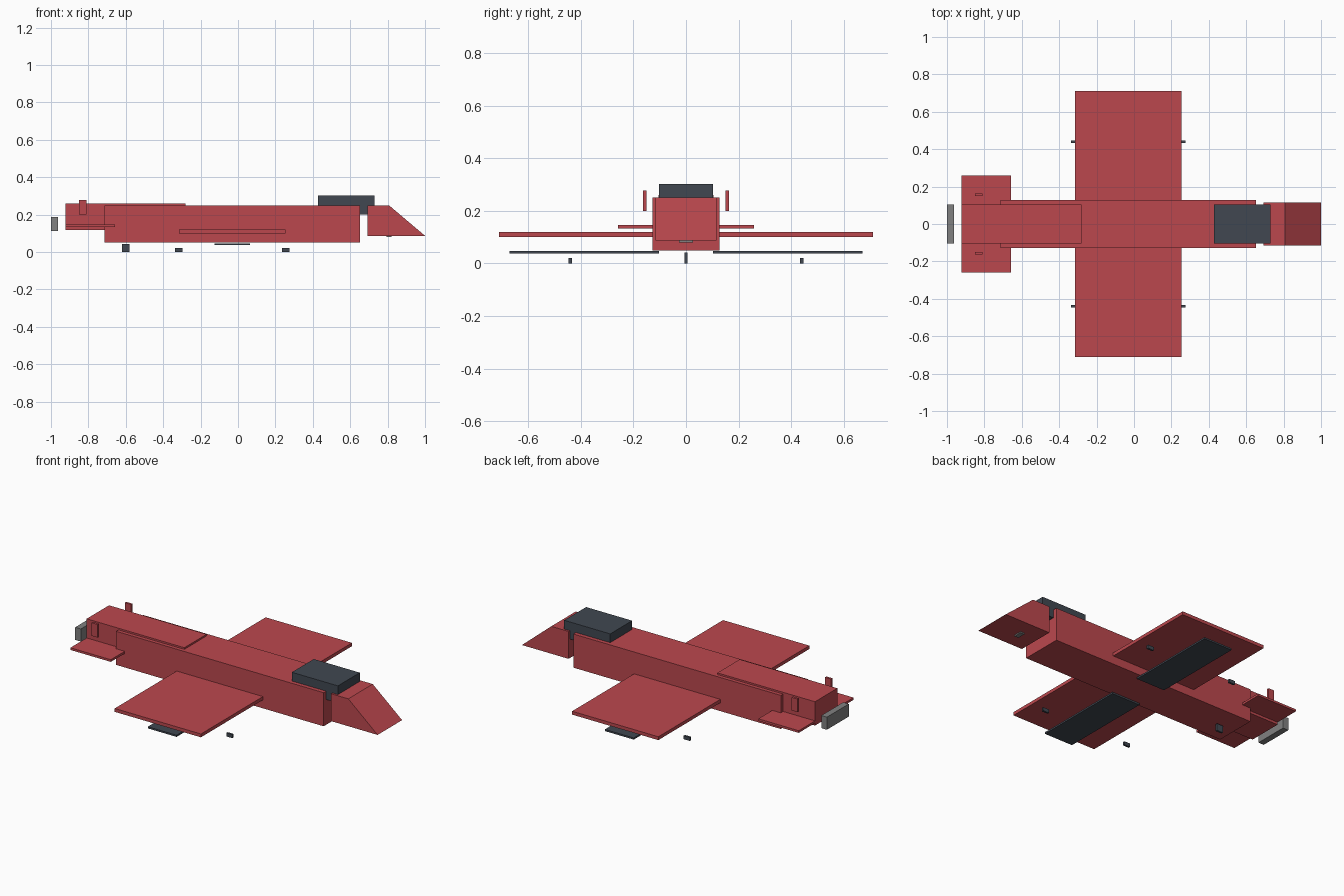
import bpy
import bmesh

cube = bpy.data.objects.get("Cube")
if cube:
    bpy.data.objects.remove(cube, do_unlink=True)


def make_material(name, rgb):
    mat = bpy.data.materials.new(name)
    mat.use_nodes = True
    color = (*rgb, 1.0)
    mat.diffuse_color = color
    mat.node_tree.nodes["Principled BSDF"].inputs["Base Color"].default_value = color
    return mat


RED = make_material("red paint", (0.5, 0.064, 0.076))
DARK = make_material("dark slate", (0.052, 0.064, 0.083))
GRAY = make_material("mid gray", (0.22, 0.22, 0.22))


def prism(name, profile, y0, y1, mat):
    """Extrude an x-z outline from y0 to y1."""
    bm = bmesh.new()
    face = bm.faces.new([bm.verts.new((x, y0, z)) for x, z in profile])
    ext = bmesh.ops.extrude_face_region(bm, geom=[face])
    moved = [v for v in ext["geom"] if isinstance(v, bmesh.types.BMVert)]
    bmesh.ops.translate(bm, verts=moved, vec=(0, y1 - y0, 0))
    bmesh.ops.recalc_face_normals(bm, faces=bm.faces)
    mesh = bpy.data.meshes.new(name)
    bm.to_mesh(mesh)
    bm.free()
    mesh.materials.append(mat)
    obj = bpy.data.objects.new(name, mesh)
    bpy.context.collection.objects.link(obj)
    return obj


def box(name, x, y, z, mat):
    outline = [(x[0], z[0]), (x[1], z[0]), (x[1], z[1]), (x[0], z[1])]
    return prism(name, outline, y[0], y[1], mat)


def box_pair(name, x, y, z, mat):
    """One box on each side of the centre line."""
    box("right_" + name, x, y, z, mat)
    box("left_" + name, x, (-y[1], -y[0]), z, mat)


# Body, tail and wedge nose
box("fuselage", (-0.713, 0.653), (-0.127, 0.127), (0.05, 0.25), RED)
box("tail_boom", (-0.923, -0.28), (-0.105, 0.105), (0.118, 0.26), RED)
prism("nose", [(0.693, 0.087), (1.0, 0.087), (0.807, 0.25), (0.693, 0.25)],
      -0.115, 0.115, RED)
box("canopy", (0.427, 0.73), (-0.103, 0.103), (0.2, 0.302), DARK)
box("exhaust", (-1.0, -0.963), (-0.103, 0.103), (0.113, 0.188), GRAY)
box("nose_plate", (0.793, 0.82), (-0.026, 0.026), (0.08, 0.088), GRAY)

# Flying surfaces
box_pair("wing", (-0.315, 0.253), (0.1, 0.71), (0.1, 0.12), RED)
box_pair("stabilizer", (-0.923, -0.657), (0.08, 0.258), (0.133, 0.146), RED)
box_pair("fin", (-0.85, -0.81), (0.15, 0.163), (0.2, 0.278), RED)

# Underwing panels and landing gear
box_pair("underwing_panel", (-0.125, 0.065), (0.103, 0.67), (0.037, 0.047), DARK)
box("tail_wheel", (-0.62, -0.58), (-0.006, 0.006), (0.0, 0.042), DARK)
for place, cx in (("rear", -0.317), ("front", 0.255)):
    box_pair(place + "_wheel", (cx - 0.02, cx + 0.02), (0.434, 0.446), (0.0, 0.021), DARK)
